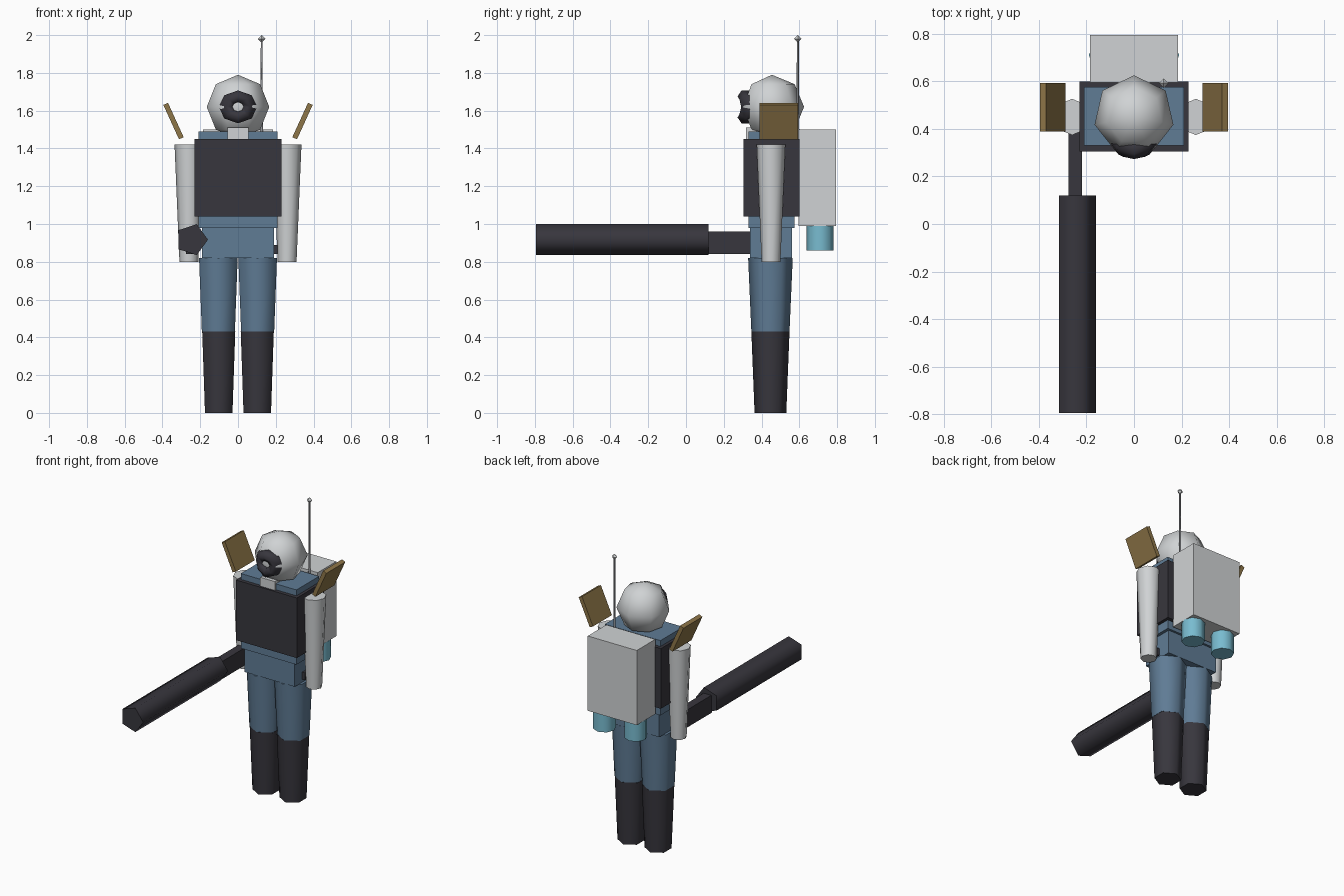
import bpy, bmesh, math
from mathutils import Matrix, Euler

cube = bpy.data.objects.get("Cube")
if cube:
    bpy.data.objects.remove(cube, do_unlink=True)


def material(name, rgb):
    m = bpy.data.materials.new(name)
    m.use_nodes = True
    m.diffuse_color = (*rgb, 1)
    m.node_tree.nodes["Principled BSDF"].inputs["Base Color"].default_value = (*rgb, 1)
    return m


WHITE = material("white", (0.63, 0.65, 0.66))
BLUE = material("suit blue", (0.115, 0.2, 0.3))
DARK = material("dark grey", (0.039, 0.037, 0.047))
GOLD = material("gold", (0.27, 0.18, 0.065))
CYAN = material("cyan", (0.19, 0.5, 0.63))
GREY = material("mid grey", (0.3, 0.31, 0.33))


def finish(name, bm, mat, loc=(0, 0, 0), rot=(0, 0, 0), smooth=None):
    bmesh.ops.recalc_face_normals(bm, faces=bm.faces)
    me = bpy.data.meshes.new(name)
    bm.to_mesh(me)
    bm.free()
    me.materials.append(mat)
    ob = bpy.data.objects.new(name, me)
    bpy.context.scene.collection.objects.link(ob)
    ob.location, ob.rotation_euler = loc, rot
    if smooth:
        bpy.ops.object.select_all(action='DESELECT')
        ob.select_set(True)
        bpy.context.view_layer.objects.active = ob
        bpy.ops.object.shade_smooth_by_angle(angle=math.radians(smooth))
    return ob


def box(name, mat, x, y, z, rot=(0, 0, 0)):
    """Box from its (low, high) range on each axis."""
    bm = bmesh.new()
    size = [b - a for a, b in (x, y, z)]
    mid = [(a + b) / 2 for a, b in (x, y, z)]
    bmesh.ops.create_cube(bm, size=1, matrix=Matrix.Diagonal((*size, 1)))
    return finish(name, bm, mat, mid, rot)


def loft(name, mat, profile, sides, loc, rot=(0, 0, 0), start=90, closed=False,
         smooth=76, shape=None):
    """Turn an (r, z) profile into a low-poly solid; closed makes a ring."""
    bm = bmesh.new()
    rings = []
    for r, z in profile:
        angles = [math.radians(start) + math.tau * i / sides for i in range(sides)]
        rings.append([bm.verts.new((r * math.cos(a), r * math.sin(a), z)) for a in angles])
    pairs = list(zip(rings, rings[1:]))
    if closed:
        pairs.append((rings[-1], rings[0]))
    for low, high in pairs:
        for i in range(sides):
            j = (i + 1) % sides
            bm.faces.new((low[i], low[j], high[j], high[i]))
    if not closed:
        for ring, (r, z) in ((rings[0], profile[0]), (rings[-1], profile[-1])):
            if r > 0:
                bm.faces.new(ring)
    bmesh.ops.remove_doubles(bm, verts=bm.verts, dist=1e-5)
    if shape:
        for v in bm.verts:
            shape(v.co)
    return finish(name, bm, mat, loc, rot, smooth)


def ball_profile(r, steps):
    return [(r * math.sin(math.pi * i / steps), -r * math.cos(math.pi * i / steps))
            for i in range(steps + 1)]


# Torso, vest, hips and neck
box("torso", BLUE, (-.21, .21), (.33, .575), (.98, 1.49))
box("vest", DARK, (-.23, .23), (.305, .6), (1.04, 1.45))
box("hips", BLUE, (-.19, .19), (.34, .56), (.82, .98))
box("neck", WHITE, (-.055, .055), (.318, .5), (1.45, 1.51))
box("hip_pouch", DARK, (.18, .21), (.42, .47), (.84, .89))

# Backpack
box("backpack", WHITE, (-.185, .185), (.595, .795), (.99, 1.5))

# Mirrored limbs, shoulder plates and thrusters
for side, s in (("left", 1), ("right", -1)):
    loft(side + "_boot", DARK, [(.084, 0), (.101, .43)], 6, (s * .102, .447, 0))
    loft(side + "_leg", BLUE, [(.101, .43), (.118, .82)], 6, (s * .104, .447, 0))
    loft(side + "_arm", WHITE, [(.05, .8), (.076, 1.42)], 8, (s * .26, .45, 0))
    loft(side + "_thruster", CYAN, [(.072, .86), (.072, .99)], 8, (s * .118, .71, 0))
    box(side + "_shoulder_plate", GOLD, sorted((s * .328, s * .355)), (.388, .592),
        (1.445, 1.645), (0, s * math.radians(24.5), 0))

# Head
loft("head", WHITE, ball_profile(.17, 4), 7, (0, .455, 1.62))


# Visor ring, bent back around the head
def bend(co):
    co.y *= .85
    co.z -= 4.5 * co.x ** 2


tube = [(.066 + .042 * math.cos(math.tau * i / 6), .042 * math.sin(math.tau * i / 6 + math.pi / 6))
        for i in range(6)]
tube = [(.066 + .042 * math.cos(a), .042 * math.sin(a))
        for a in (math.tau * (i + .5) / 6 for i in range(6))]
loft("visor", DARK, tube, 8, (0, .315, 1.62), (math.pi / 2, 0, 0), closed=True, shape=bend)

# Antenna
loft("antenna_rod", GREY, [(.008, 1.42), (.005, 1.98)], 6, (.125, .592, 0))
loft("antenna_tip", WHITE, ball_profile(.02, 2), 4, (.125, .592, 1.98), smooth=None)

# Long cannon held along the right side
loft("cannon_barrel", DARK, [(.086, -.12), (.086, .795)], 5, (-.245, 0, .917),
     (math.pi / 2, 0, 0), start=0)
box("cannon_grip", DARK, (-.275, -.218), (.11, .45), (.84, .96))
